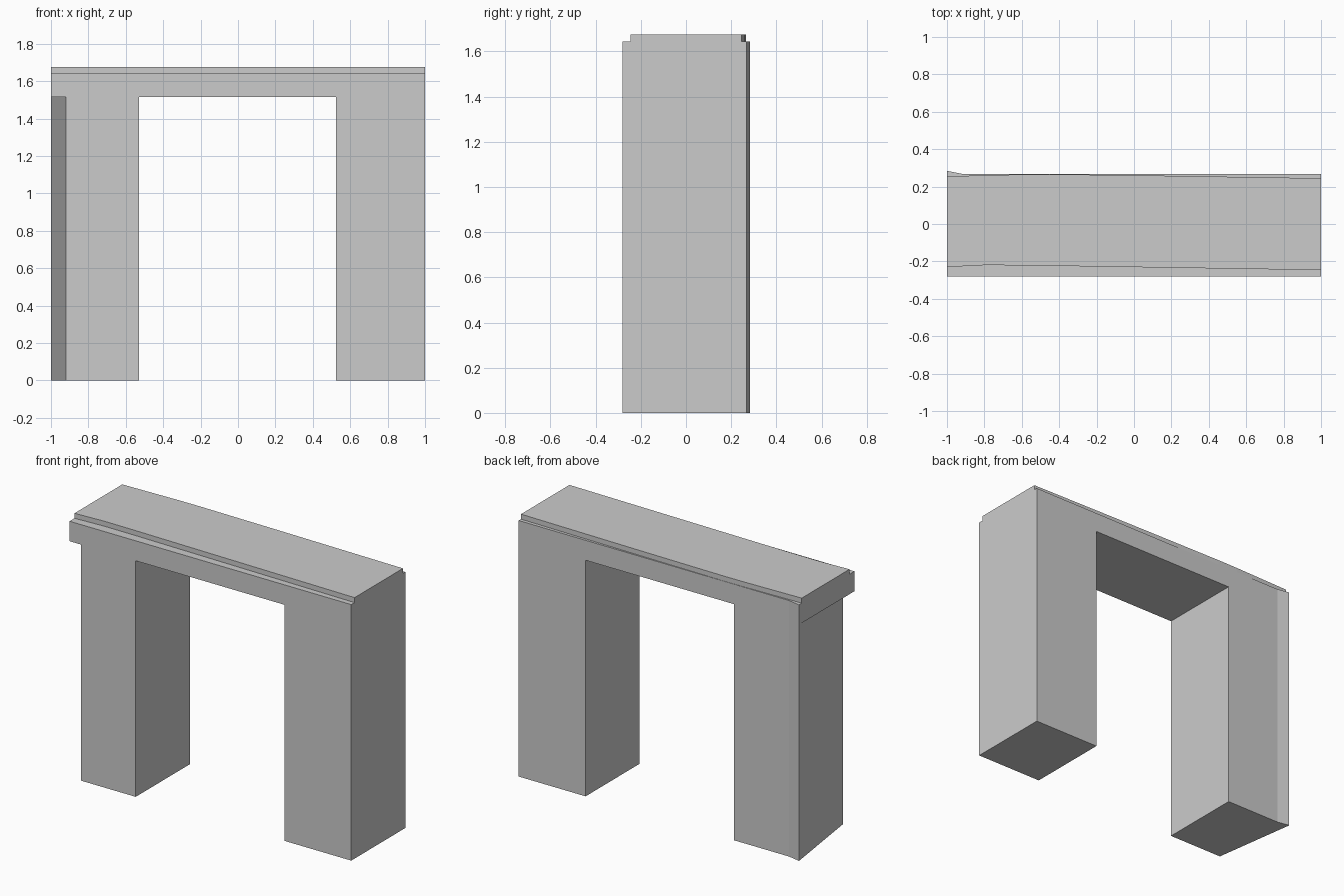
import bpy, bmesh

if "Cube" in bpy.data.objects:
    bpy.data.objects.remove(bpy.data.objects["Cube"])


def prism(name, outline, z0, z1):
    """Extrude a plan outline (x, y) from z0 to z1."""
    bm = bmesh.new()
    face = bm.faces.new([bm.verts.new((x, y, z0)) for x, y in outline])
    top = bmesh.ops.extrude_face_region(bm, geom=[face])["geom"]
    bmesh.ops.translate(bm, vec=(0, 0, z1 - z0),
                        verts=[v for v in top if isinstance(v, bmesh.types.BMVert)])
    bmesh.ops.recalc_face_normals(bm, faces=bm.faces)
    mesh = bpy.data.meshes.new(name)
    bm.to_mesh(mesh)
    bm.free()
    obj = bpy.data.objects.new(name, mesh)
    bpy.context.collection.objects.link(obj)
    return obj


def cut(target, cutter):
    """Carve the cutter out of the target, then discard it."""
    cutter.hide_render = True
    mod = target.modifiers.new("cut", "BOOLEAN")
    mod.operation, mod.solver, mod.object = "DIFFERENCE", "EXACT", cutter
    bpy.context.view_layer.objects.active = target
    bpy.ops.object.modifier_apply(modifier=mod.name)
    bpy.data.objects.remove(cutter)


LINTEL_BOTTOM, LEDGE, TOP = 1.515, 1.643, 1.675

# Solid block with a slight flare at the back left corner
arch = prism("stone_gateway",
             [(-1, -0.28), (1, -0.28), (1, 0.268), (-0.92, 0.268), (-1, 0.284)], 0, TOP)

# Opening between the two legs
cut(arch, prism("opening_cutter",
                [(-0.53, -0.5), (0.525, -0.5), (0.525, 0.5), (-0.53, 0.5)],
                -0.1, LINTEL_BOTTOM))

# Left leg's outer side slants inward below the lintel
cut(arch, prism("left_side_cutter",
                [(-0.906, -0.38), (-1.012, 0.36), (-1.2, 0.36), (-1.2, -0.38)],
                -0.1, LINTEL_BOTTOM))

# Front and back ledges leave an uneven cap slab on top
front_edge = [(-1.1, -0.235), (-1, -0.23), (-0.8, -0.22), (-0.6, -0.221), (1.1, -0.248)]
back_edge = [(-1.1, 0.253), (-1, 0.255), (-0.6, 0.265), (-0.45, 0.266),
             (0.1, 0.259), (1.1, 0.243)]
for name, edge, outer in (("front_ledge_cutter", front_edge, -0.5),
                          ("back_ledge_cutter", back_edge, 0.5)):
    cut(arch, prism(name, edge + [(1.1, outer), (-1.1, outer)], LEDGE, TOP + 0.1))
